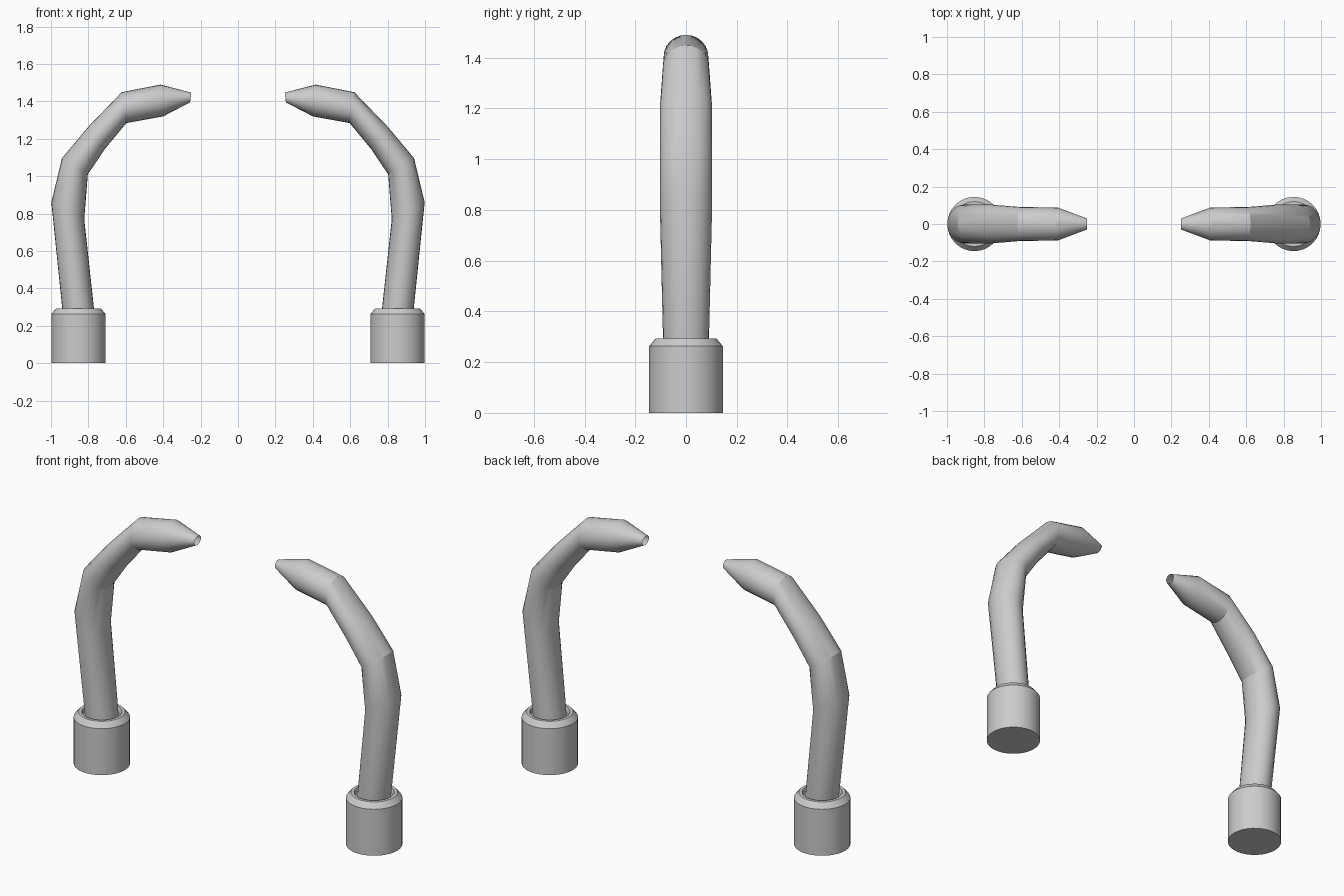
import bpy, bmesh
from math import cos, sin, pi
from mathutils import Vector

if "Cube" in bpy.data.objects:
    bpy.data.objects.remove(bpy.data.objects["Cube"])


def loft(name, rings, caps):
    """Skin a list of closed vertex rings; caps = (start, end)."""
    bm = bmesh.new()
    loops = [[bm.verts.new(p) for p in ring] for ring in rings]
    n = len(loops[0])
    for a, b in zip(loops, loops[1:]):
        for i in range(n):
            j = (i + 1) % n
            bm.faces.new((a[i], a[j], b[j], b[i]))
    if caps[0]:
        bm.faces.new(loops[0][::-1])
    if caps[1]:
        bm.faces.new(loops[-1])
    bmesh.ops.recalc_face_normals(bm, faces=bm.faces)
    mesh = bpy.data.meshes.new(name)
    bm.to_mesh(mesh)
    bm.free()
    obj = bpy.data.objects.new(name, mesh)
    bpy.context.collection.objects.link(obj)
    bpy.ops.object.select_all(action='DESELECT')
    obj.select_set(True)
    bpy.context.view_layer.objects.active = obj
    bpy.ops.object.shade_smooth_by_angle(angle=0.44)
    return obj


def ring(inner, outer, half_y, n=24):
    """Ellipse through the inner and outer bend points, given as (x, z)."""
    a, b = Vector((inner[0], 0, inner[1])), Vector((outer[0], 0, outer[1]))
    mid, half = (a + b) / 2, (b - a) / 2
    return [mid + half * cos(2 * pi * i / n) + Vector((0, half_y * sin(2 * pi * i / n), 0))
            for i in range(n)]


# Base socket: chamfered cylinder with a shallow recess around the arm
profile = [(0.145, 0), (0.145, 0.263), (0.12, 0.293), (0.103, 0.293), (0.095, 0.27)]
base = loft("base_socket_right",
            [ring((0.853 - r, z), (0.853 + r, z), r, 32) for r, z in profile], (True, True))

# Bent arm: inner point, outer point, half width in y; open nozzle tip
sections = [
    ((0.767, 0.265), (0.937, 0.265), 0.090),
    ((0.822, 0.770), (0.998, 0.860), 0.103),
    ((0.803, 1.010), (0.941, 1.097), 0.103),
    ((0.712, 1.145), (0.800, 1.265), 0.103),
    ((0.597, 1.284), (0.622, 1.449), 0.091),
    ((0.400, 1.320), (0.415, 1.490), 0.088),
    ((0.256, 1.395), (0.250, 1.447), 0.030),
]
arm = loft("bent_arm_right", [ring(*s) for s in sections], (True, False))

# Opposite pair, turned half a revolution
for obj in (base, arm):
    twin = obj.copy()
    twin.name = obj.name.replace("right", "left")
    twin.rotation_euler.z = pi
    bpy.context.collection.objects.link(twin)
